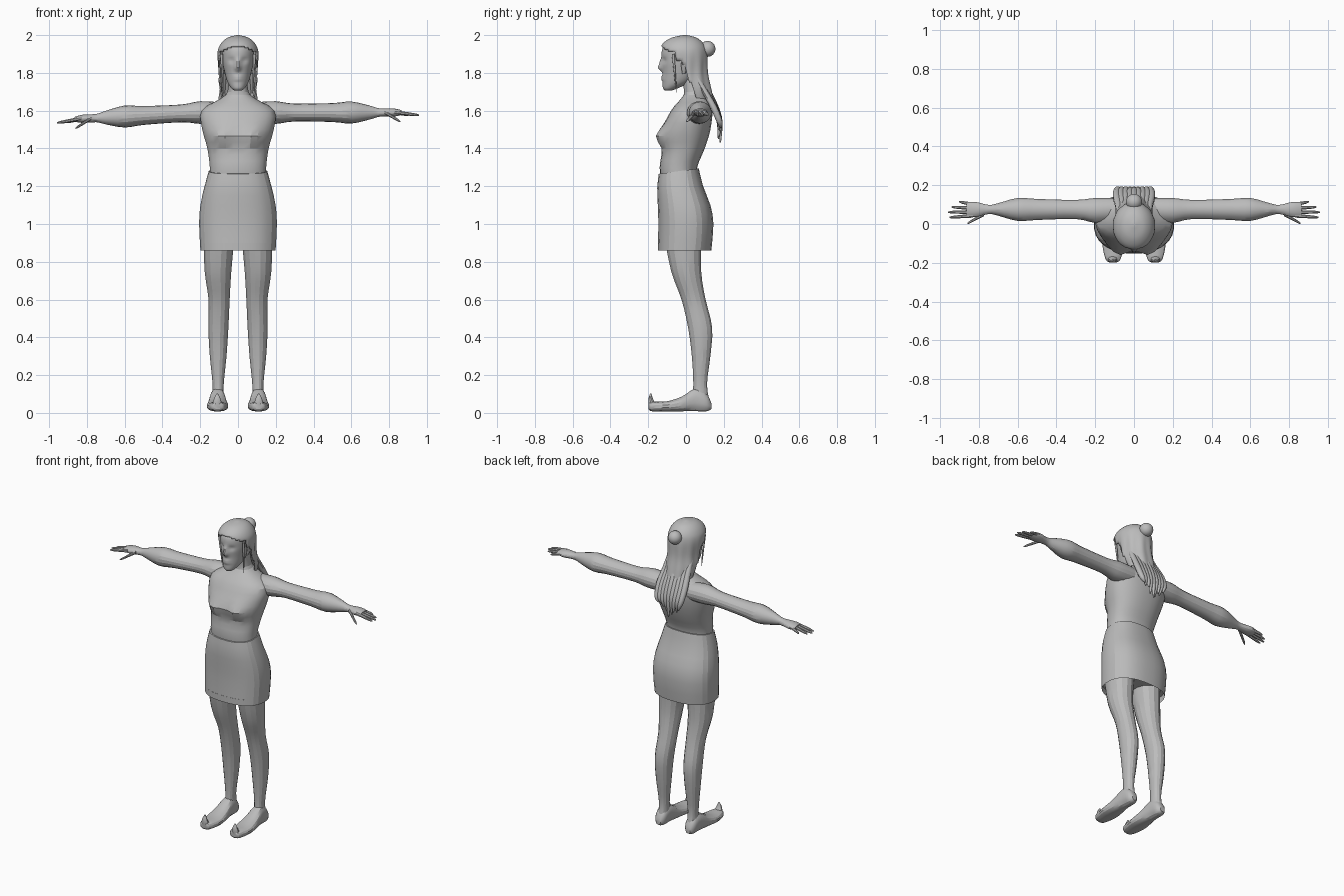
import bpy, bmesh, math, random
from mathutils import Vector

random.seed(4)
if "Cube" in bpy.data.objects:
    bpy.data.objects.remove(bpy.data.objects["Cube"])

clay = bpy.data.materials.new("plain_grey")
clay.use_nodes = True
clay.diffuse_color = (.5, .5, .5, 1)
clay.node_tree.nodes["Principled BSDF"].inputs["Base Color"].default_value = clay.diffuse_color


def smooth_path(sections, steps):
    """Interpolate the sections with a smooth curve through all of them."""
    path = []
    last = len(sections) - 1
    for index in range(last):
        before, start, end, after = (Vector(sections[max(0, min(last, index + k))]) for k in (-1, 0, 1, 2))
        leave, arrive = (end - before) / 2, (after - start) / 2
        for step in range(steps):
            t = step / steps
            ease = t * t * (3 - 2 * t)
            path.append(start.lerp(end, ease) + leave * t * (1 - t) ** 2 - arrive * t * t * (1 - t))
    return path + [Vector(sections[last])]


def level(z, width, front, back, x=0):
    """Horizontal section; width is measured from its middle."""
    return z, x, width, (front + back) / 2, (back - front) / 2


def finish(name, bm, angle):
    bmesh.ops.recalc_face_normals(bm, faces=bm.faces)
    mesh = bpy.data.meshes.new(name)
    bm.to_mesh(mesh)
    bm.free()
    mesh.materials.append(clay)
    part = bpy.data.objects.new(name, mesh)
    bpy.context.collection.objects.link(part)
    bpy.ops.object.select_all(action="DESELECT")
    part.select_set(True)
    bpy.context.view_layer.objects.active = part
    bpy.ops.object.shade_smooth_by_angle(angle=math.radians(angle))
    return part


def loft(name, axis, sections, sides=16, steps=3, power=2, deform=None, angle=20, cut=None, hollow=0):
    """Skin sections given as position, then middle and radius on the two other axes."""
    bm = bmesh.new()
    loops = []
    for along, mid_u, radius_u, mid_v, radius_v in smooth_path(sections, steps):
        loop = []
        for k in range(sides):
            turn = math.tau * (k + .5) / sides
            cos, sin = (math.copysign(abs(f) ** (2 / power), f) for f in (math.cos(turn), math.sin(turn)))
            u, v = mid_u + radius_u * cos, mid_v + radius_v * sin
            point = Vector({"x": (along, u, v), "y": (u, along, v), "z": (u, v, along)}[axis])
            loop.append(bm.verts.new(deform(point) if deform else point))
        loops.append(loop)
    for lower, upper in zip(loops, loops[1:]):
        for k in range(sides):
            bm.faces.new((lower[k - 1], lower[k], upper[k], upper[k - 1]))
    base = bm.faces.new(loops[0])
    bm.faces.new(loops[-1])
    if hollow:
        bmesh.ops.inset_individual(bm, faces=[base], thickness=hollow / 3)
        bmesh.ops.translate(bm, verts=base.verts, vec=(0, 0, hollow))
    if cut:
        removed = [face for face in bm.faces if cut(face.calc_center_median())]
        bmesh.ops.delete(bm, geom=removed, context="FACES")
    return finish(name, bm, angle)


def bump(value, centre, width):
    return math.exp(-((value - centre) / width) ** 2)


# Torso with bust and neck
def bust(point):
    if point.y < 0:
        point.y -= .04 * bump(abs(point.x), .08, .06) * bump(point.z, 1.46, .05)
    return point


loft("torso", "z", [
    level(z=1.2, width=.15, front=-.13, back=.06),
    level(z=1.3, width=.15, front=-.14, back=.06),
    level(z=1.4, width=.163, front=-.125, back=.1),
    level(z=1.5, width=.19, front=-.125, back=.13),
    level(z=1.6, width=.195, front=-.08, back=.14),
    level(z=1.66, width=.1, front=-.03, back=.12),
    level(z=1.7, width=.056, front=-.01, back=.1),
    level(z=1.8, width=.05, front=-.03, back=.08),
], sides=28, power=2.3, deform=bust)


# Skirt with a dipped waistband and hollow hem
def waistline(point):
    point.z += max(0, point.z - 1.15) * point.y
    return point


loft("skirt", "z", [
    level(z=.86, width=.2, front=-.15, back=.135),
    level(z=1, width=.207, front=-.147, back=.146),
    level(z=1.1, width=.2, front=-.15, back=.13),
    level(z=1.2, width=.178, front=-.153, back=.09),
    level(z=1.285, width=.155, front=-.145, back=.068),
], sides=28, steps=2, power=2.4, deform=waistline, hollow=.04, angle=15)


# Head with nose, mouth and eye sockets
def face_relief(point):
    if point.y < -.03:
        nose = bump(point.x, 0, .014) * (bump(point.z, 1.826, .016) + bump(point.z, 1.855, .02) / 2)
        lips = bump(point.x, 0, .026) * (bump(point.z, 1.78, .008) + bump(point.z, 1.765, .008))
        sockets = bump(abs(point.x), .034, .018) * bump(point.z, 1.866, .014)
        point.y += .01 * sockets - .006 * lips - .024 * nose
    return point


loft("head", "z", [
    level(z=1.707, width=.02, front=-.112, back=-.075),
    level(z=1.72, width=.036, front=-.122, back=-.04),
    level(z=1.75, width=.055, front=-.124, back=.02),
    level(z=1.8, width=.07, front=-.124, back=.065),
    level(z=1.87, width=.083, front=-.13, back=.09),
    level(z=1.94, width=.08, front=-.118, back=.09),
    level(z=1.985, width=.03, front=-.04, back=.03),
], sides=56, steps=7, deform=face_relief, angle=40)


# Hair shell, open around the face and ears
def in_face_opening(point):
    if point.z > 1.86:
        hairline = 1.945 - 4 * point.x ** 2
        return point.y < -.05 - .3 * (point.z - 1.86) and point.z < hairline
    return point.y < -.02 + .4 * (1.86 - point.z)


def combed(point):
    wave = math.sin(11 * math.atan2(point.y, point.x))
    fade = min(1, max(0, (1.93 - point.z) * 10))
    scale = 1 + .025 * wave * fade
    return Vector((point.x * scale, point.y * scale, point.z))


hair = loft("hair", "z", [
    level(z=1.66, width=.085, front=-.05, back=.15),
    level(z=1.72, width=.1, front=-.07, back=.135),
    level(z=1.8, width=.1, front=-.1, back=.118),
    level(z=1.9, width=.109, front=-.134, back=.113),
    level(z=1.95, width=.094, front=-.127, back=.097),
    level(z=1.985, width=.058, front=-.08, back=.058),
    level(z=2, width=.008, front=-.014, back=.006),
], sides=56, steps=5, deform=combed, angle=40, cut=in_face_opening)
shell = hair.modifiers.new("thickness", "SOLIDIFY")
shell.thickness = .008

# Hair bun
bun = bmesh.new()
bmesh.ops.create_uvsphere(bun, u_segments=20, v_segments=12, radius=.042)
bmesh.ops.translate(bun, verts=bun.verts, vec=(0, .114, 1.927))
finish("hair_bun", bun, 40)


# Long hair falling down the back in tapered locks
def lock_level(x, y, z, radius):
    return level(z, radius, y - radius, y + radius, x)


for index in range(9):
    fan = index / 4 - 1
    tip = 1.43 + .05 * abs(fan) + random.uniform(0, .04)
    loft("back_lock_%d" % (index + 1), "z", [
        lock_level(x=.075 * fan, y=.085 - .04 * abs(fan), z=1.8, radius=.015),
        lock_level(x=.08 * fan, y=.115 - .02 * abs(fan), z=1.71, radius=.018),
        lock_level(x=.09 * fan, y=.155 - .01 * abs(fan), z=1.62, radius=.02),
        lock_level(x=.085 * fan, y=.178, z=1.54, radius=.017),
        lock_level(x=.07 * fan, y=.182 - .01 * (index % 2), z=tip, radius=.004),
    ], sides=8, angle=50)


def limb(along, depth, height, y=.075, z=1.59):
    """Upright section along an arm or finger."""
    return along, y, depth, z, height


def sole(y, width, top, bottom=.008):
    """Upright section along a shoe."""
    return y, .108, width, (top + bottom) / 2, (top - bottom) / 2


for side, sign in (("left", 1), ("right", -1)):
    def mirrored(point):
        return Vector((sign * point.x, point.y, point.z))

    def arm_pose(point):
        drop = .055 * max(0, point.x - .22) if side == "right" else 0
        return mirrored(point) - Vector((0, 0, drop))

    # Fine lock in front of the ear, and the ear
    loft(side + "_temple_lock", "z", [
        lock_level(x=.088, y=-.068, z=1.9, radius=.008),
        lock_level(x=.08, y=-.055, z=1.75, radius=.004),
        lock_level(x=.077, y=-.05, z=1.69, radius=.001),
    ], sides=8, deform=mirrored, angle=50)
    loft(side + "_ear", "z", [
        level(z=1.795, width=.006, front=-.02, back=-.005, x=.076),
        level(z=1.85, width=.012, front=-.027, back=.02, x=.088),
        level(z=1.87, width=.006, front=-.015, back=.01, x=.084),
    ], sides=12, deform=mirrored, angle=40)

    # Arm, from inside the shoulder to the palm
    loft(side + "_arm", "x", [
        limb(along=.1, depth=.06, height=.055),
        limb(along=.2, depth=.065, height=.06, y=.07),
        limb(along=.3, depth=.05, height=.047),
        limb(along=.5, depth=.055, height=.05),
        limb(along=.6, depth=.06, height=.058),
        limb(along=.7, depth=.033, height=.036),
        limb(along=.75, depth=.024, height=.022),
        limb(along=.82, depth=.04, height=.022),
        limb(along=.865, depth=.035, height=.013),
    ], sides=18, deform=arm_pose)

    # Fingers fan out in an arc, the thumb hangs forward
    digits = {"thumb": (Vector((.775, .05, 1.592)), Vector((.86, .003, 1.542)))}
    for index, digit in enumerate(("little", "ring", "middle", "index")):
        reach = .96 - .012 * (index - 2.2) ** 2
        digits[digit] = (Vector((.83, .1 - .019 * index, 1.592)), Vector((reach, .115 - .027 * index, 1.576)))
    for digit, (root, tip) in digits.items():
        sections = []
        for part, radius in ((0, .011), (.8, .008), (1, .003)):
            spot = root.lerp(tip, part)
            sections.append(limb(spot.x, radius, radius, spot.y, spot.z))
        loft(side + "_" + digit + "_finger", "x", sections, sides=8, deform=arm_pose, angle=30)

    # Leg
    loft(side + "_leg", "z", [
        level(z=.05, width=.033, front=.03, back=.128, x=.105),
        level(z=.15, width=.03, front=.038, back=.112, x=.105),
        level(z=.3, width=.045, front=.03, back=.13, x=.105),
        level(z=.45, width=.054, front=.01, back=.14, x=.104),
        level(z=.6, width=.057, front=-.025, back=.105, x=.1),
        level(z=.75, width=.072, front=-.08, back=.082, x=.106),
        level(z=.95, width=.085, front=-.12, back=.085, x=.1),
    ], deform=mirrored)

    # Pointed shoe with a curled tip
    loft(side + "_shoe", "y", [
        sole(y=-.198, width=.02, top=.05, bottom=.02),
        sole(y=-.18, width=.04, top=.06),
        sole(y=-.1, width=.057, top=.062),
        sole(y=-.02, width=.05, top=.088),
        sole(y=.05, width=.04, top=.13),
        sole(y=.11, width=.035, top=.1),
        sole(y=.135, width=.016, top=.05, bottom=.02),
    ], power=2.4, deform=mirrored, angle=25)
    loft(side + "_toe_curl", "z", [
        level(z=.03, width=.03, front=-.198, back=-.15, x=.11),
        level(z=.07, width=.02, front=-.2, back=-.173, x=.11),
        level(z=.102, width=.004, front=-.19, back=-.182, x=.11),
    ], sides=12, deform=mirrored, angle=25)
